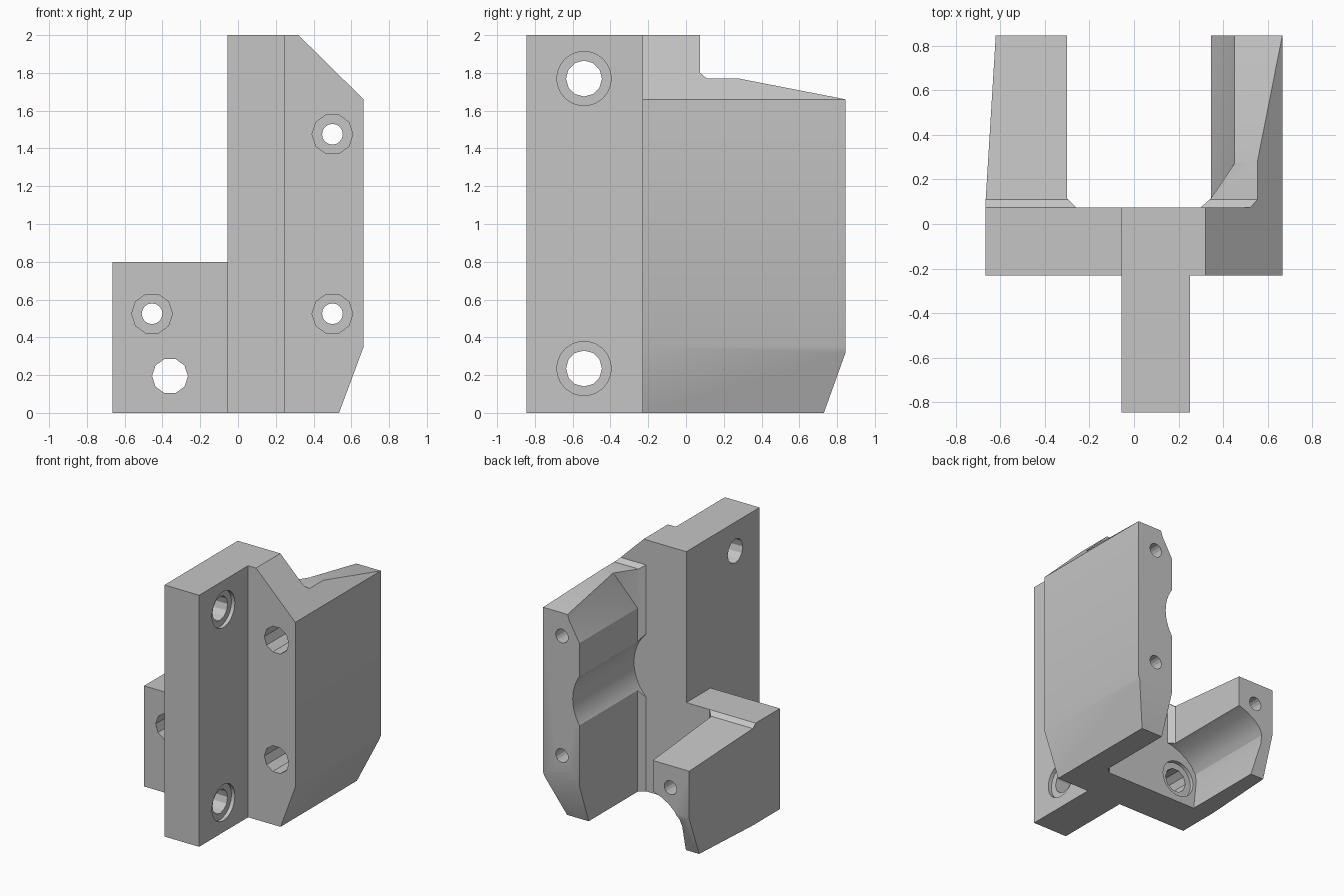
import bpy
import bmesh
import math

if "Cube" in bpy.data.objects:
    bpy.data.objects.remove(bpy.data.objects["Cube"], do_unlink=True)

grey = bpy.data.materials.new("plain_grey")
grey.use_nodes = True
GREY = (0.56, 0.56, 0.56, 1)
grey.diffuse_color = GREY
for node in grey.node_tree.nodes:
    if node.type == 'BSDF_PRINCIPLED':
        node.inputs["Base Color"].default_value = GREY


def finish(bm, name):
    bmesh.ops.recalc_face_normals(bm, faces=bm.faces)
    mesh = bpy.data.meshes.new(name)
    bm.to_mesh(mesh)
    bm.free()
    mesh.materials.append(grey)
    obj = bpy.data.objects.new(name, mesh)
    bpy.context.collection.objects.link(obj)
    return obj


def prism(name, outline, axis, lo, hi):
    """Extrude a 2D outline along an axis; the outline uses the other two axes in order."""
    place = {'x': lambda a, b, t: (t, a, b),
             'y': lambda a, b, t: (a, t, b),
             'z': lambda a, b, t: (a, b, t)}[axis]
    bm = bmesh.new()
    rings = [[bm.verts.new(place(a, b, t)) for a, b in outline] for t in (lo, hi)]
    for ring in rings:
        bm.faces.new(ring)
    n = len(outline)
    for i in range(n):
        j = (i + 1) % n
        bm.faces.new((rings[0][i], rings[0][j], rings[1][j], rings[1][i]))
    return finish(bm, name)


def circle(a, b, r, sides):
    return [(a + r * math.cos(math.tau * i / sides),
             b + r * math.sin(math.tau * i / sides)) for i in range(sides)]


def combine(target, tool, operation='DIFFERENCE'):
    mod = target.modifiers.new("combine", 'BOOLEAN')
    mod.operation = operation
    mod.solver = 'EXACT'
    mod.object = tool
    bpy.context.view_layer.objects.active = target
    bpy.ops.object.modifier_apply(modifier=mod.name)
    bpy.data.objects.remove(tool, do_unlink=True)


# L-shaped body, full depth
BACK = 0.845
bracket = prism("mounting_bracket",
                [(-0.665, 0), (0.535, 0), (0.665, 0.35), (0.665, 1.66), (0.32, 2),
                 (-0.055, 2), (-0.055, 0.8), (-0.665, 0.8)], 'y', -0.23, BACK)

# Open space between the two rear arms, with chamfered inner corners
combine(bracket, prism("arm_gap",
        [(-0.30, 1), (-0.30, 0.115), (-0.26, 0.075), (0.30, 0.075),
         (0.345, 0.115), (0.345, 1)], 'z', -0.1, 2.1))

# Stepped, sloping top of each arm
combine(bracket, prism("left_arm_top",
        [(0.075, 2.1), (0.075, 1.8), (0.11, 1.77), (0.28, 1.77),
         (BACK, 1.66), (1, 1.63), (1, 2.1)], 'x', 0.2, 0.8))
combine(bracket, prism("right_arm_top",
        [(0.075, 0.9), (0.075, 0.8), (0.11, 0.77), (BACK, 0.70),
         (1, 0.685), (1, 0.9)], 'x', -0.8, -0.2))

# Sloped lower back corner of both arms
combine(bracket, prism("lower_back_corner",
        [(0.694, -0.1), (0.73, 0), (BACK, 0.32), (0.95, 0.612), (0.95, -0.1)],
        'x', -0.8, 0.8))

# Slight taper on the outside of the right arm
combine(bracket, prism("right_arm_taper",
        [(-0.665, 0.11), (-0.62, BACK), (-0.61, 1), (-0.8, 1), (-0.8, 0.11)],
        'z', -0.1, 1))

# Rounded hollow under the right arm
combine(bracket, prism("right_arm_hollow",
        [(-0.2, 0.47), (-0.30, 0.455), (-0.38, 0.425), (-0.44, 0.39), (-0.49, 0.345),
         (-0.525, 0.29), (-0.535, 0.23), (-0.51, 0), (-0.50, -0.1), (-0.2, -0.1)],
        'y', 0.075, 1))

# Shallow scallop on the inside of the left arm
combine(bracket, prism("left_arm_scallop", circle(0.058, 1.0, 0.347, 48), 'y', 0.075, 1))

# Inner bevel at the top of the left arm
bm = bmesh.new()
for corner in [(0.45, 0.27, 1.77), (0.345, 0.115, 1.77), (0.345, 0.115, 1.46),
               (0.345, 0.95, 1.46), (0.45, 0.95, 1.64), (0.45, 0.27, 1.9),
               (0.345, 0.115, 1.9), (0.45, 0.95, 1.9), (0.2, 0.115, 1.46),
               (0.2, 0.115, 1.9), (0.2, 0.95, 1.46), (0.2, 0.95, 1.9)]:
    bm.verts.new(corner)
bmesh.ops.convex_hull(bm, input=bm.verts)
combine(bracket, finish(bm, "left_arm_bevel"))

# Front fin
combine(bracket, prism("front_fin", [(-0.055, 0), (0.25, 0), (0.25, 2), (-0.055, 2)],
                       'y', -0.845, -0.2), 'UNION')

# Fin bolt holes with a shallow round recess
for z in (0.235, 1.77):
    combine(bracket, prism("fin_hole", circle(-0.54, z, 0.095, 12), 'x', -0.2, 0.4))
    combine(bracket, prism("fin_recess", circle(-0.54, z, 0.143, 40), 'x', 0.22, 0.4))

# Long screw holes through the arms with deep head recesses
for x, z in ((-0.455, 0.525), (0.5, 0.525), (0.5, 1.475)):
    combine(bracket, prism("screw_hole", circle(x, z, 0.055, 16), 'y', -0.4, 1))
    combine(bracket, prism("screw_recess", circle(x, z, 0.108, 10), 'y', -0.4, 0.15))

# Bolt hole in the lower plate, recessed from behind
combine(bracket, prism("plate_hole", circle(-0.36, 0.195, 0.095, 10), 'y', -0.4, 0.2))
combine(bracket, prism("plate_recess", circle(-0.36, 0.195, 0.143, 40), 'y', 0.045, 0.2))

# Smooth the shallow curves, keep edges sharp
bpy.ops.object.select_all(action='DESELECT')
bracket.select_set(True)
bpy.context.view_layer.objects.active = bracket
bpy.ops.object.shade_smooth_by_angle(angle=math.radians(22))
